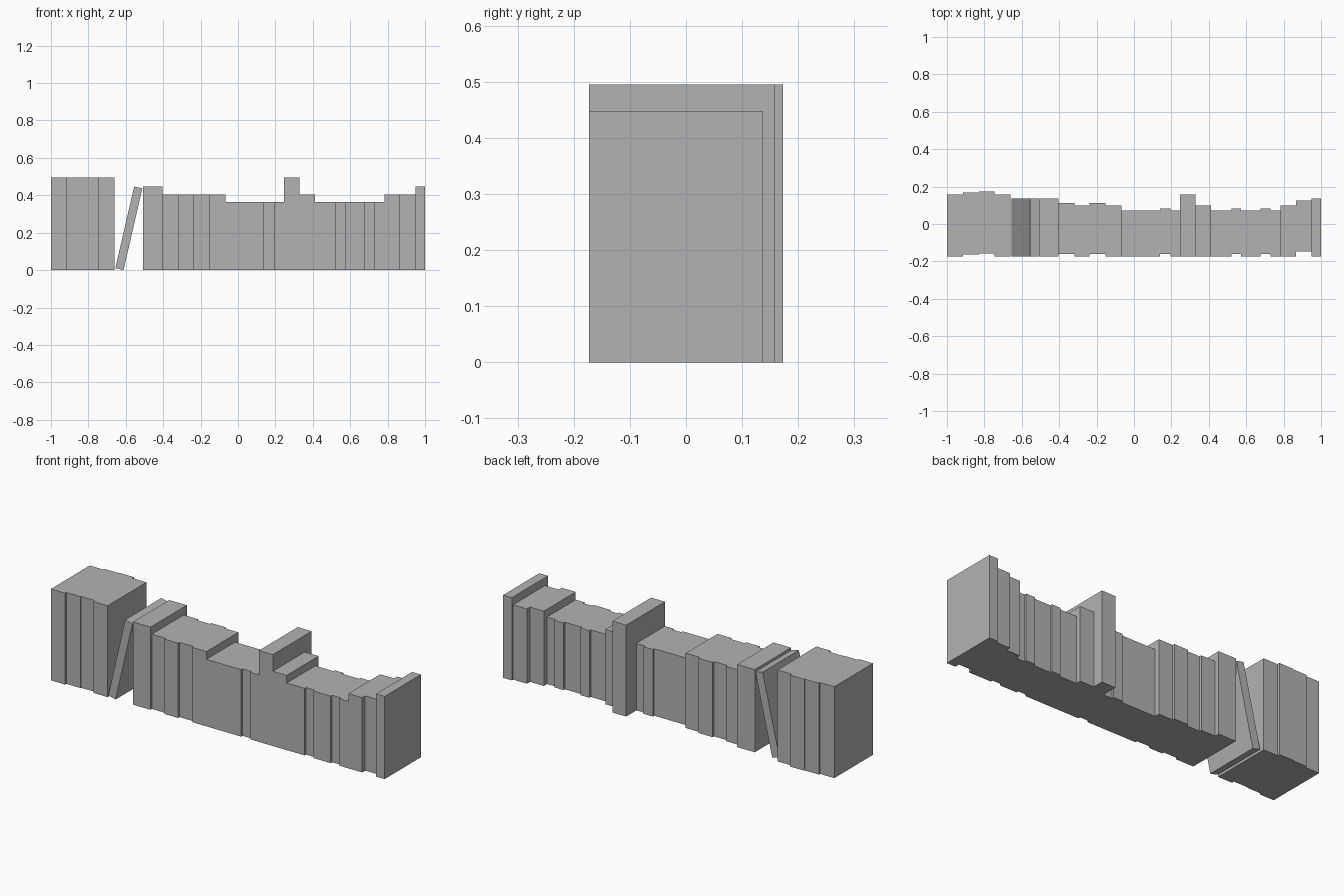
import bpy
import math
from mathutils import Matrix

if "Cube" in bpy.data.objects:
    bpy.data.objects.remove(bpy.data.objects["Cube"], do_unlink=True)

# One plain grey for all the books
grey = bpy.data.materials.new("book_grey")
grey.use_nodes = True
colour = (0.45, 0.45, 0.45, 1)
grey.diffuse_color = colour
grey.node_tree.nodes["Principled BSDF"].inputs["Base Color"].default_value = colour

FRONT = -0.173


def book(name, x0, x1, height, depth, push=0.0):
    """Upright book; push slides it back from the shelf edge."""
    bpy.ops.mesh.primitive_cube_add(size=1)
    ob = bpy.context.object
    ob.name = name
    size = Matrix.Diagonal((x1 - x0, depth, height, 1))
    place = Matrix.Translation(((x0 + x1) / 2, FRONT + push + depth / 2, height / 2))
    ob.data.transform(place @ size)
    ob.data.materials.append(grey)
    return ob


def row(name, edges, height, depth, pushes):
    """Run of equal books between neighbouring edges."""
    for i, push in enumerate(pushes):
        book(f"{name}_{i + 1}", edges[i], edges[i + 1], height, depth, push)


# Tall volumes at the right end
row("tall_book", [-1, -0.915, -0.83, -0.745, -0.66], 0.495, 0.332, [0, 0.01, 0.014, 0])

# Leaning book and the one it rests on
lean = book("leaning_book", 0, 0.045, 0.448, 0.31)
angle = math.radians(13)
lean.data.transform(Matrix.Translation((-0.656, 0, 0.045 * math.sin(angle)))
                    @ Matrix.Rotation(angle, 4, "Y"))
book("support_book", -0.508, -0.403, 0.448, 0.31)

# Middle run
row("medium_book", [-0.403, -0.318, -0.238, -0.153, -0.068], 0.405, 0.273,
    [0.012, 0, 0.012, 0])
row("short_book", [-0.068, 0.14, 0.195, 0.247], 0.363, 0.245, [0, 0.012, 0])

# Single tall book and its neighbour
book("single_tall_book", 0.247, 0.33, 0.495, 0.332)
book("neighbour_book", 0.33, 0.413, 0.405, 0.273)

# Left run and end book
row("left_short_book", [0.413, 0.52, 0.573, 0.676, 0.73, 0.782], 0.363, 0.245,
    [0, 0.012, 0, 0.012, 0])
row("left_medium_book", [0.782, 0.865, 0.948], 0.405, 0.273, [0, 0.026])
book("end_book", 0.948, 1, 0.448, 0.31)
